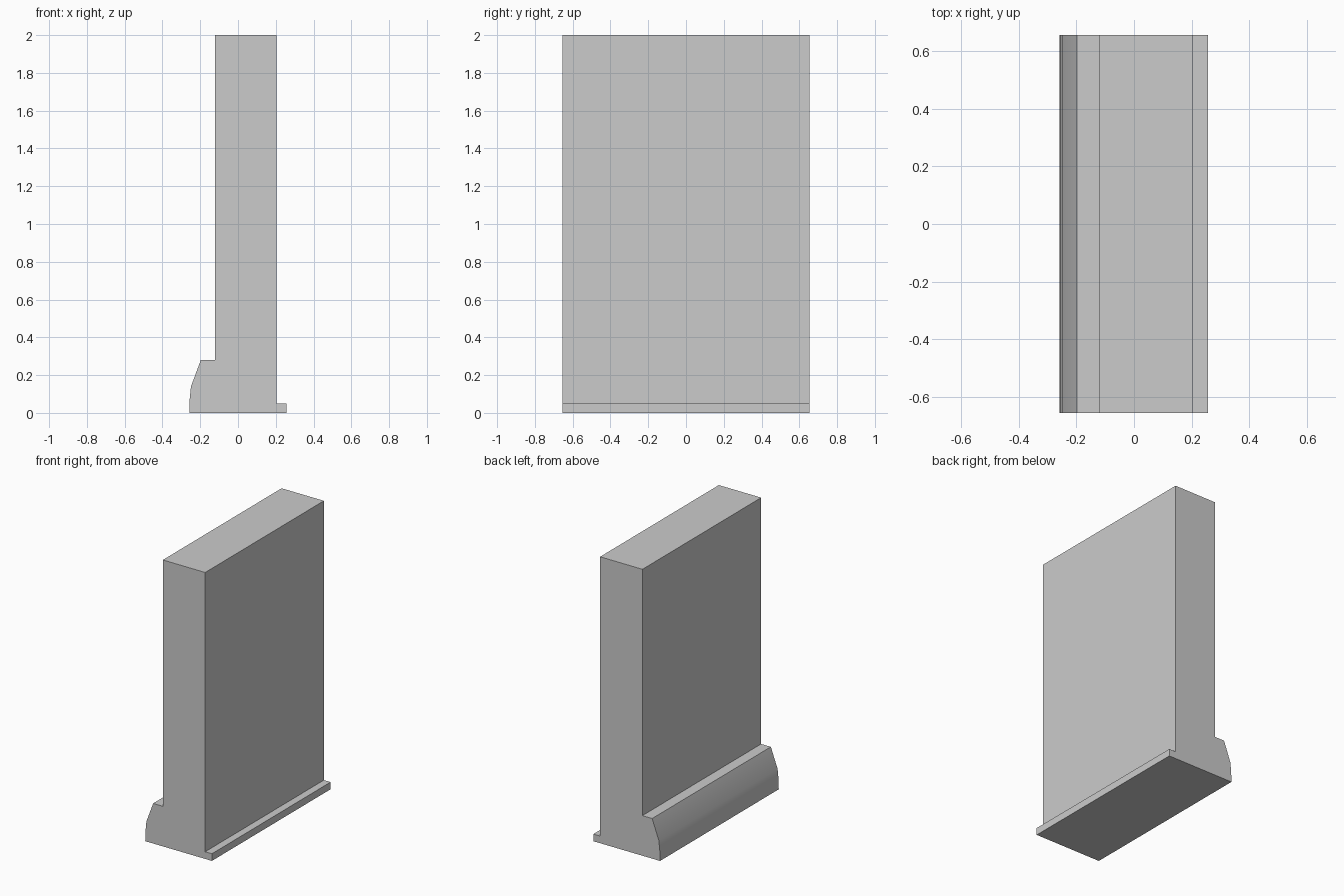
import bpy
import bmesh

if "Cube" in bpy.data.objects:
    bpy.data.objects.remove(bpy.data.objects["Cube"])

HALF_LENGTH = 0.655

# Cross-section (x, z): wall with a curved skirting on the left, thin ledge on the right
PROFILE = [
    (-0.258, 0.0), (0.257, 0.0), (0.257, 0.05), (0.205, 0.05),
    (0.205, 2.0), (-0.122, 2.0), (-0.122, 0.28), (-0.197, 0.28),
    (-0.249, 0.14), (-0.256, 0.07),
]


def extrude_profile(name, points, half_length):
    bm = bmesh.new()
    face = bm.faces.new([bm.verts.new((x, -half_length, z)) for x, z in points])
    result = bmesh.ops.extrude_face_region(bm, geom=[face], use_keep_orig=True)
    moved = [v for v in result["geom"] if isinstance(v, bmesh.types.BMVert)]
    bmesh.ops.translate(bm, verts=moved, vec=(0, 2 * half_length, 0))
    bmesh.ops.recalc_face_normals(bm, faces=bm.faces)
    mesh = bpy.data.meshes.new(name)
    bm.to_mesh(mesh)
    bm.free()
    obj = bpy.data.objects.new(name, mesh)
    bpy.context.collection.objects.link(obj)
    return obj


# Wall segment with skirting
wall = extrude_profile("wall_segment", PROFILE, HALF_LENGTH)
bpy.context.view_layer.objects.active = wall
wall.select_set(True)
bpy.ops.object.shade_smooth_by_angle()
